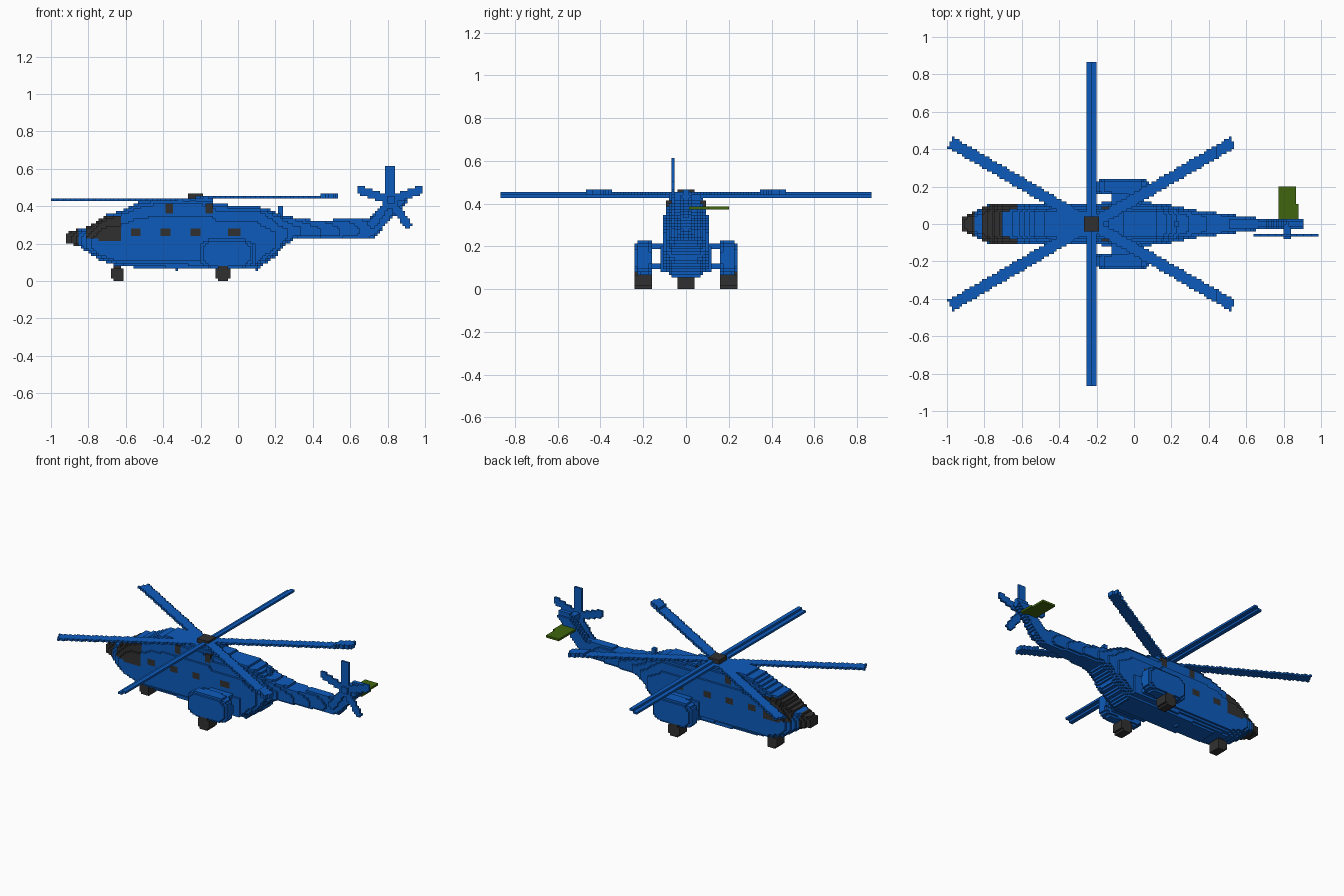
import bpy, bmesh, math

if "Cube" in bpy.data.objects:
    bpy.data.objects.remove(bpy.data.objects["Cube"])

V = 2 / 150  # size of one block


def material(name, rgb):
    m = bpy.data.materials.new(name)
    m.use_nodes = True
    m.diffuse_color = (*rgb, 1)
    bsdf = m.node_tree.nodes["Principled BSDF"]
    bsdf.inputs["Base Color"].default_value = (*rgb, 1)
    bsdf.inputs["Roughness"].default_value = 0.8
    return m


MATS = [material("blue", (0.004, 0.105, 0.5)),
        material("charcoal", (0.03, 0.03, 0.03)),
        material("green", (0.05, 0.13, 0.004))]
BLUE, DARK, GREEN = range(3)

# Block face corners for each outward direction
SIDES = {
    (1, 0, 0): [(1, 0, 0), (1, 1, 0), (1, 1, 1), (1, 0, 1)],
    (-1, 0, 0): [(0, 0, 0), (0, 0, 1), (0, 1, 1), (0, 1, 0)],
    (0, 1, 0): [(0, 1, 0), (0, 1, 1), (1, 1, 1), (1, 1, 0)],
    (0, -1, 0): [(0, 0, 0), (1, 0, 0), (1, 0, 1), (0, 0, 1)],
    (0, 0, 1): [(0, 0, 1), (1, 0, 1), (1, 1, 1), (0, 1, 1)],
    (0, 0, -1): [(0, 0, 0), (0, 1, 0), (1, 1, 0), (1, 0, 0)],
}


def blocks(name, lo, hi, rule):
    """Fill the box lo..hi with blocks where rule(x, y, z) gives a colour."""
    r = [range(round(a / V), max(round(b / V), round(a / V) + 1)) for a, b in zip(lo, hi)]
    cells = {}
    for i in r[0]:
        for j in r[1]:
            for k in r[2]:
                c = rule((i + .5) * V, (j + .5) * V, (k + .5) * V)
                if c is not None:
                    cells[i, j, k] = c
    bm, verts = bmesh.new(), {}
    for (i, j, k), c in cells.items():
        for (a, b, d), corners in SIDES.items():
            if (i + a, j + b, k + d) in cells:
                continue
            pts = [(i + p, j + q, k + s) for p, q, s in corners]
            for p in pts:
                if p not in verts:
                    verts[p] = bm.verts.new([n * V for n in p])
            bm.faces.new([verts[p] for p in pts]).material_index = c
    me = bpy.data.meshes.new(name)
    bm.to_mesh(me)
    bm.free()
    for m in MATS:
        me.materials.append(m)
    ob = bpy.data.objects.new(name, me)
    bpy.context.collection.objects.link(ob)
    return ob


def box(name, lo, hi, colour=BLUE):
    return blocks(name, lo, hi, lambda x, y, z: colour)


def lerp(pts, t):
    if t <= pts[0][0]:
        return pts[0][1]
    for (a, u), (b, v) in zip(pts, pts[1:]):
        if t <= b:
            return u + (v - u) * (t - a) / (b - a)
    return pts[-1][1]


# Fuselage: side outline, plan half width and cross-section
TOP = [(-.91, .26), (-.86, .275), (-.82, .28), (-.7, .355), (-.63, .375), (-.55, .415),
       (-.45, .44), (-.25, .445), (-.14, .435), (-.12, .41), (.1, .4), (.16, .385),
       (.25, .345), (.4, .325), (.7, .33), (.8, .43), (.83, .465), (.9, .465)]
BOTTOM = [(-.91, .2), (-.85, .185), (-.75, .115), (-.65, .08), (-.4, .062), (.1, .06),
          (.2, .13), (.25, .19), (.3, .225), (.73, .23), (.84, .355), (.9, .41)]
WIDTH = [(-.91, .04), (-.85, .065), (-.8, .095), (-.73, .113), (.1, .113), (.2, .1),
         (.3, .078), (.5, .053), (.65, .033), (.9, .02)]
SECTION = [(0, .55), (.1, .88), (.2, 1), (.55, 1), (.72, .9), (.9, .8), (1, .55)]
WINDOWS = (-.55, -.39, -.23, -.02)
INTAKES = (-.37, -.155)


def fuselage(x, y, z):
    y = abs(y)
    for ix in INTAKES:  # engine openings
        if abs(x - ix) < .021 and .355 < z < .41 and y < .094:
            return DARK if y > .06 else BLUE
    lo, hi = lerp(BOTTOM, x), lerp(TOP, x)
    if not lo < z < hi or y > lerp(WIDTH, x) * lerp(SECTION, (z - lo) / (hi - lo)):
        return None
    if x < -.85:  # nose cap
        return DARK
    if -.81 < x < -.63 and .21 < z < .35 and z > .23 - (x + .81) * .15:  # windscreen
        return DARK
    if any(abs(x - w) < .03 for w in WINDOWS) and .24 < z < .278 and y > .08:
        return DARK
    return BLUE


blocks("fuselage", (-.92, -.16, .04), (.905, .16, .48), fuselage)
box("roof_aerial", (.215, -.013, .34), (.245, .013, .405))
box("belly_aerial", (-.335, -.007, .053), (-.315, .007, .067))
box("nose_wheel_strut", (-.66, -.02, .05), (-.63, .02, .1), DARK)


# Wheels
def wheel(cx, r):
    def rule(x, y, z):
        return DARK if abs(x - cx) ** 3 + abs(z - r) ** 3 < r ** 3 else None
    return rule


blocks("nose_wheel", (-.69, -.045, 0), (-.59, .045, .07), wheel(-.645, .035))
for side, s in (("left", 1), ("right", -1)):
    def span(a, b):
        return (a, b) if s > 0 else (-b, -a)

    y0, y1 = span(.155, .237)
    blocks(side + "_main_wheel", (-.13, y0, 0), (-.02, y1, .08), wheel(-.08, .04))

    # Side pod with two links to the body
    def pod(x, y, z):
        d = (abs(x + .06) / .137) ** 4 + (abs(abs(y) - .197) / .043) ** 4 + (abs(z - .147) / .076) ** 4
        return BLUE if d < 1.15 else None

    blocks(side + "_pod", (-.21, y0, .07), (.09, y1, .23), pod)
    for part, z0, z1 in (("lower", .093, .125), ("upper", .187, .213)):
        y2, y3 = span(.09, .16)
        box(f"{side}_{part}_pod_link", (-.12, y2, z0), (.04, y3, z1))
    # Bulge at the pod root
    y2, y3 = span(.09, .12)
    box(side + "_pod_root", (-.17, y2, .08), (.09, y3, .2))

# Main rotor: six blades, the disc stepping up towards the tail
HX = -.227
for n in range(6):
    ang = math.radians(30 + 60 * n)
    c, s = math.cos(ang), math.sin(ang)

    def blade(x, y, z):
        along, across = (x - HX) * c + y * s, y * c - (x - HX) * s
        if not 0 < along < .873 or abs(across) > .031:
            return None
        if x < HX:
            ok = z < .44
        elif x < .44:
            ok = .44 < z < .453
        else:
            ok = z > .44
        return BLUE if ok else None

    blocks(f"rotor_blade_{n + 1}", (-1, -.88, .4267), (.56, .88, .4667), blade)
box("rotor_hub", (-.267, -.04, .427), (-.187, .04, .467), DARK)

# Tail rotor: five blades on the right of the fin
TX, TZ = .813, .432


def tail_blades(x, y, z):
    for n in range(5):
        a = math.radians(90 + 72 * n)
        c, s = math.cos(a), math.sin(a)
        along, across = (x - TX) * c + (z - TZ) * s, (z - TZ) * c - (x - TX) * s
        if 0 <= along < .183 and abs(across) < .022:
            return BLUE
    return None


blocks("tail_rotor", (.62, -.0667, .26), (1, -.0533, .62), tail_blades)
box("tail_rotor_shaft", (.795, -.08, .415), (.835, 0, .455))

# Stabiliser on the left of the fin, slightly narrower at the tip
blocks("stabiliser", (.78, .013, .3733), (.885, .205, .3867),
       lambda x, y, z: GREEN if x < .885 - (.013 if y > .1 else 0) else None)
